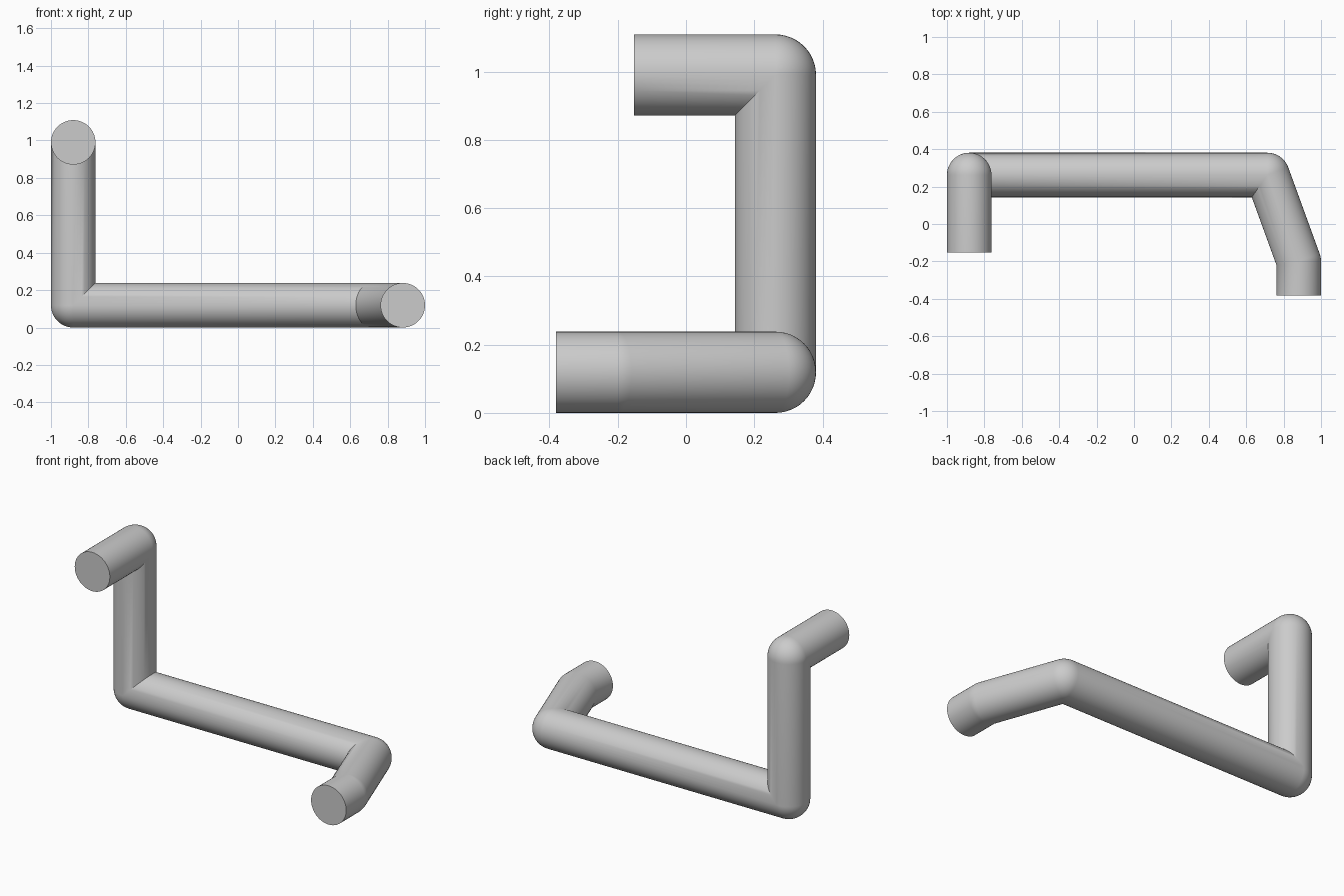
import bpy
import bmesh
from math import pi, radians
from mathutils import Vector, Quaternion

cube = bpy.data.objects.get("Cube")
if cube:
    bpy.data.objects.remove(cube, do_unlink=True)

RADIUS = 0.119
SIDES = 48
LOW, BACK = RADIUS, 0.381 - RADIUS

# Centre line of the bent bar
PATH = [Vector(p) for p in (
    (-0.881, -0.152, 0.99),
    (-0.881, BACK, 0.99),
    (-0.881, BACK, LOW),
    (0.713, BACK, LOW),
    (0.881, -0.2, LOW),
    (0.881, -0.381, LOW),
)]


def bend_rings(corner, offsets, d_in, d_out):
    """Rings around a corner: ball-shaped outside, mitred inside."""
    axis = d_in.cross(d_out).normalized()
    angle = d_in.angle(d_out)
    steps = max(3, round(angle / radians(7.5)))
    rings = []
    for i in range(steps + 1):
        turn = Quaternion(axis, angle * i / steps)
        ring = []
        for o in offsets:
            inward = o.dot(d_out)
            if inward > 1e-6:
                ring.append(corner + o - d_in * inward / (1 + d_in.dot(d_out)))
            else:
                ring.append(corner + turn @ o)
        rings.append(ring)
    full_turn = Quaternion(axis, angle)
    return rings, [full_turn @ o for o in offsets]


# Cross-section, carried along the path
dirs = [(b - a).normalized() for a, b in zip(PATH, PATH[1:])]
offsets = [Quaternion(dirs[0], 2 * pi * i / SIDES) @ Vector((RADIUS, 0, 0))
           for i in range(SIDES)]
rings = [[PATH[0] + o for o in offsets]]
for corner, d_in, d_out in zip(PATH[1:-1], dirs, dirs[1:]):
    bend, offsets = bend_rings(corner, offsets, d_in, d_out)
    rings += bend
rings.append([PATH[-1] + o for o in offsets])

# Skin the rings and cap both ends
bm = bmesh.new()
loops = [[bm.verts.new(p) for p in ring] for ring in rings]
for a, b in zip(loops, loops[1:]):
    for i in range(SIDES):
        j = (i + 1) % SIDES
        bm.faces.new((a[i], a[j], b[j], b[i]))
bm.faces.new(loops[0])
bm.faces.new(loops[-1])
bmesh.ops.remove_doubles(bm, verts=bm.verts[:], dist=1e-5)
bmesh.ops.recalc_face_normals(bm, faces=bm.faces[:])
mesh = bpy.data.meshes.new("bent_bar")
bm.to_mesh(mesh)
bm.free()
bar = bpy.data.objects.new("bent_bar", mesh)
bpy.context.collection.objects.link(bar)

# Plain grey finish
grey = bpy.data.materials.new("plain_grey")
grey.use_nodes = True
colour = (0.6, 0.6, 0.6, 1)
grey.diffuse_color = colour
for node in grey.node_tree.nodes:
    if node.type == "BSDF_PRINCIPLED":
        node.inputs["Base Color"].default_value = colour
mesh.materials.append(grey)

bpy.ops.object.select_all(action="DESELECT")
bar.select_set(True)
bpy.context.view_layer.objects.active = bar
bpy.ops.object.shade_smooth_by_angle(angle=radians(30))
